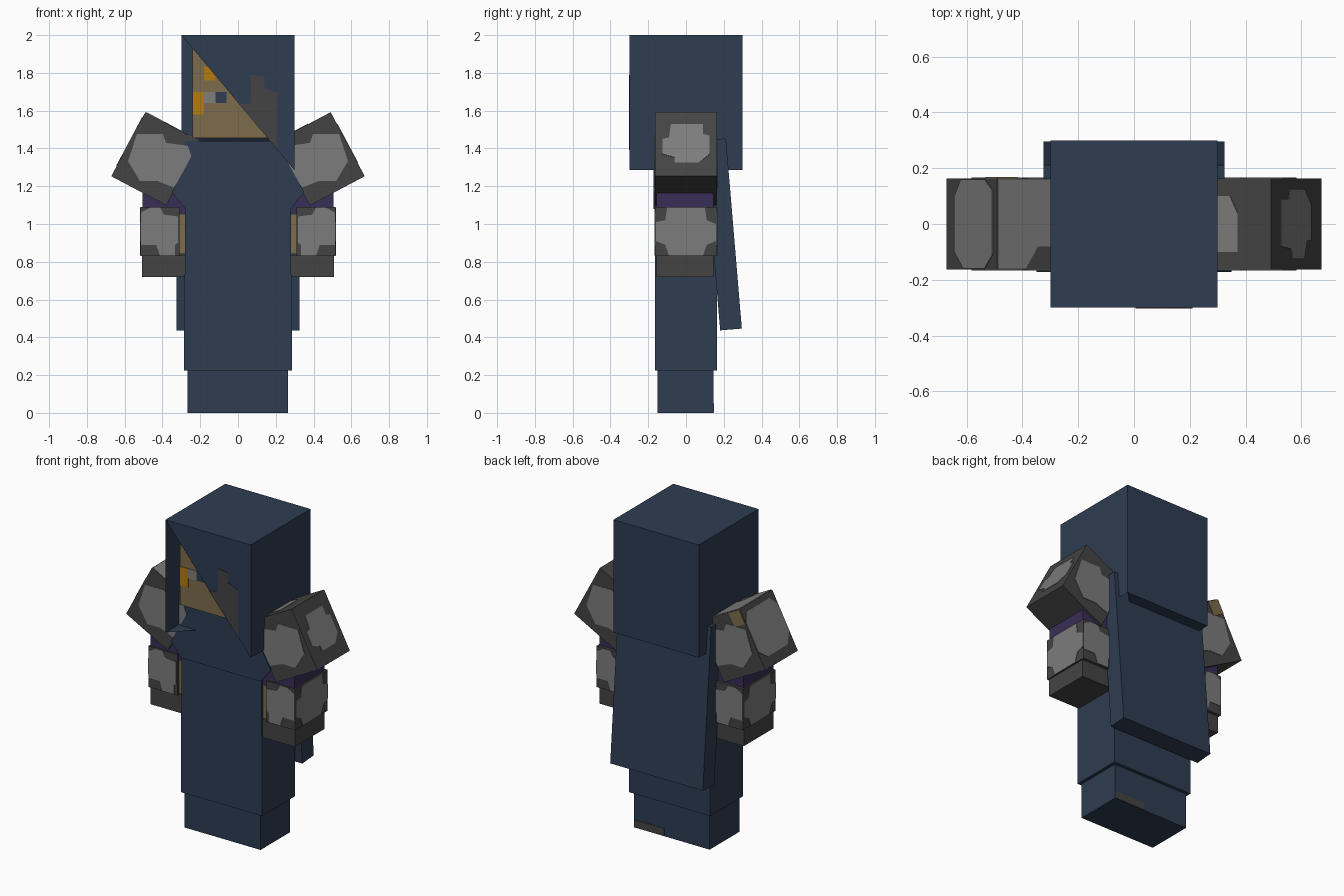
import bpy, bmesh, math
from mathutils import Vector

old = bpy.data.objects.get("Cube")
if old:
    bpy.data.objects.remove(old, do_unlink=True)


def material(name, rgb):
    lin = [((c / 255 + 0.055) / 1.055) ** 2.4 for c in rgb]
    m = bpy.data.materials.new(name)
    m.use_nodes = True
    m.diffuse_color = (*lin, 1)
    m.node_tree.nodes["Principled BSDF"].inputs["Base Color"].default_value = (*lin, 1)
    return m


BLUE = material("navy cloth", (46, 60, 81))
LIGHT = material("light steel", (124, 124, 124))
DARK = material("dark steel", (68, 68, 68))
TAN = material("tan skin", (124, 108, 77))
ORANGE = material("orange hair", (180, 124, 14))
WHITE = material("eye grey", (128, 128, 122))
PURPLE = material("purple sleeve", (57, 46, 86))


def finish(name, bm, mat, recalc=True):
    if recalc:
        bmesh.ops.recalc_face_normals(bm, faces=bm.faces)
    me = bpy.data.meshes.new(name)
    bm.to_mesh(me)
    bm.free()
    me.materials.append(mat)
    ob = bpy.data.objects.new(name, me)
    bpy.context.collection.objects.link(ob)
    return ob


def block(name, center, size, mat, tilt=0.0, axis='Y'):
    """Box with a baked centre, turned about one axis."""
    bm = bmesh.new()
    bmesh.ops.create_cube(bm, size=1)
    bmesh.ops.scale(bm, vec=size, verts=bm.verts)
    ob = finish(name, bm, mat)
    ob.location = center
    ob.rotation_euler['XYZ'.index(axis)] = tilt
    return ob


def box(name, x, y, z, mat):
    ends = (x, y, z)
    return block(name, [(a + b) / 2 for a, b in ends], [b - a for a, b in ends], mat)


def plate(name, pts, origin, u, v, mat, depth=0.003):
    """Thin painted panel: outline pts in the u, v plane through origin."""
    o, u, v = Vector(origin), Vector(u), Vector(v)
    n = u.cross(v).normalized()
    bm = bmesh.new()
    f = bm.faces.new([bm.verts.new(o + u * a + v * b - n * depth) for a, b in pts])
    ext = bmesh.ops.extrude_face_region(bm, geom=[f])
    moved = [g for g in ext["geom"] if isinstance(g, bmesh.types.BMVert)]
    bmesh.ops.translate(bm, vec=n * 2 * depth, verts=moved)
    return finish(name, bm, mat)


def rect(a, b, c, d):
    return [(a, c), (b, c), (b, d), (a, d)]


X, Y, Z = (1, 0, 0), (0, 1, 0), (0, 0, 1)

# Body, robe skirt and feet
box("torso", (-0.28, 0.28), (-0.165, 0.165), (0.72, 1.44), BLUE)
box("robe_skirt", (-0.285, 0.285), (-0.165, 0.165), (0.225, 0.735), BLUE)
box("feet", (-0.268, 0.265), (-0.152, 0.145), (0, 0.23), BLUE)
plate("boot_scuff", rect(0.05, 0.262, 0.002, 0.05), (0, 0.145, 0), X, Z, DARK)

# Cloth wrapped over the chest and shoulders
plate("chest_wrap", [(-0.2, 1.44), (0.2, 1.44), (0.35, 1.17), (0.28, 1.08),
                     (-0.28, 1.08), (-0.35, 1.17)], (0, -0.168, 0), X, Z, BLUE, 0.004)

# Cape leaning away from the back
block("cape", (0, 0.196, 0.945), (0.65, 0.115, 1.01), BLUE, math.radians(4.8), 'X')

# Head with painted face
box("head", (-0.24, 0.24), (-0.24, 0.24), (1.455, 1.935), TAN)
for name, r, mat in (("hair_side", (-0.24, -0.18, 1.58, 1.70), ORANGE),
                     ("hair_fringe", (-0.18, -0.12, 1.76, 1.83), ORANGE),
                     ("eye_white", (-0.18, -0.12, 1.64, 1.70), WHITE),
                     ("iris", (-0.12, -0.06, 1.64, 1.70), BLUE)):
    plate(name, rect(*r), (0, -0.241, 0), X, Z, mat)

# Hood: open shell, front and floor cut along a diagonal
bm = bmesh.new()
h = 0.299
corners = [(-h, -h), (h, -h), (h, h), (-h, h)]
lo = [bm.verts.new((x, y, 1.285)) for x, y in corners]
hi = [bm.verts.new((x, y, 2.0)) for x, y in corners]
bm.faces.new(hi)
for i in (1, 2, 3):
    j = (i + 1) % 4
    bm.faces.new((lo[i], lo[j], hi[j], hi[i]))
bm.faces.new((lo[1], hi[1], hi[0]))
bm.faces.new((lo[0], lo[3], lo[2]))
finish("hood", bm, BLUE, recalc=False)
plate("hood_patch", [(0.005, 1.635), (0.07, 1.64), (0.07, 1.79), (0.14, 1.78), (0.14, 1.72),
                     (0.21, 1.69), (0.21, 1.393)], (0, -0.3, 0), X, Z, DARK, 0.002)

# Outlines of the light steel patches (u runs inward, v runs up)
PAULDRON_FACE = [(-0.15, 0.068), (-0.028, 0.133), (0.008, 0.1), (0.118, 0.14), (0.16, 0.1),
                 (0.16, -0.05), (0.155, -0.09), (0.06, -0.1), (-0.02, -0.143), (-0.124, -0.08)]
PAULDRON_SIDE = [(-0.08, 0.12), (0.09, 0.12), (0.09, 0.06), (0.125, 0.05), (0.125, -0.06),
                 (0.07, -0.11), (-0.06, -0.11), (-0.06, -0.08), (-0.125, -0.06), (-0.125, 0.03),
                 (-0.09, 0.04)]
PAULDRON_SIDE_WIDE = [(-0.11, 0.16), (0.12, 0.16), (0.16, 0.1), (0.16, -0.08), (0.1, -0.13),
                      (-0.1, -0.13), (-0.16, -0.06), (-0.16, 0.1)]
TOP_SMALL = [(-0.03, -0.1), (0.16, -0.1), (0.16, 0.1), (0.0, 0.1), (-0.03, 0.04)]
TOP_WIDE = [(-0.16, -0.16), (-0.05, -0.16), (0.0, -0.08), (0.09, -0.08), (0.09, -0.16),
            (0.16, -0.16), (0.16, 0.16), (-0.16, 0.16)]
GAUNTLET_FACE = [(-0.1, 0.1), (-0.05, 0.128), (0.0, 0.128), (0.02, 0.09), (0.095, 0.08),
                 (0.095, -0.06), (0.08, -0.07), (0.08, -0.128), (0.0, -0.128), (-0.02, -0.07),
                 (-0.1, -0.07)]
GAUNTLET_SIDE = [(-0.1, 0.128), (0.1, 0.128), (0.11, 0.06), (0.16, 0.04), (0.16, -0.05),
                 (0.11, -0.07), (0.09, -0.128), (-0.09, -0.128), (-0.11, -0.07), (-0.16, -0.05),
                 (-0.16, 0.05), (-0.11, 0.06)]

# Arms and armour, mirrored
a = math.radians(28)
for s, side in ((1, "left"), (-1, "right")):
    def span(p, q):
        return tuple(sorted((s * p, s * q)))
    box(side + "_arm", span(0.27, 0.49), (-0.15, 0.143), (0.84, 1.05), TAN)
    box(side + "_sleeve", span(0.275, 0.505), (-0.155, 0.145), (1.05, 1.25), PURPLE)
    box(side + "_glove", span(0.28, 0.507), (-0.155, 0.145), (0.72, 0.835), DARK)

    # Gauntlet
    box(side + "_gauntlet", span(0.31, 0.515), (-0.163, 0.163), (0.83, 1.09), DARK)
    for y, face in ((-0.163, "front"), (0.163, "back")):
        plate(f"{side}_gauntlet_{face}_patch", GAUNTLET_FACE, (s * 0.413, y, 0.96),
              (-s, 0, 0), Z, LIGHT)
    plate(side + "_gauntlet_side_patch", GAUNTLET_SIDE, (s * 0.515, 0, 0.96), Y, Z, LIGHT)

    # Pauldron, leaning outward at the bottom
    c = Vector((s * 0.435, 0, 1.345))
    u = Vector((-s * math.cos(a), 0, -math.sin(a)))
    v = Vector((-s * -math.sin(a) * -1, 0, math.cos(a)))
    block(side + "_pauldron", c, (0.33, 0.326, 0.384), DARK, -s * a)
    for y, face in ((-0.163, "front"), (0.163, "back")):
        plate(f"{side}_pauldron_{face}_patch", PAULDRON_FACE, c + Vector((0, y, 0)), u, v, LIGHT)
    plate(side + "_pauldron_side_patch", PAULDRON_SIDE if s > 0 else PAULDRON_SIDE_WIDE,
          c - u * 0.165, Y, v, LIGHT)
    plate(side + "_pauldron_top_patch", TOP_SMALL if s > 0 else TOP_WIDE,
          c + v * 0.192, u, Y, LIGHT)
    if s < 0:
        plate("pauldron_tan_patch", rect(-0.163, -0.08, 0.1, 0.19),
              c + Vector((0, 0.164, 0)), u, v, TAN, 0.004)
